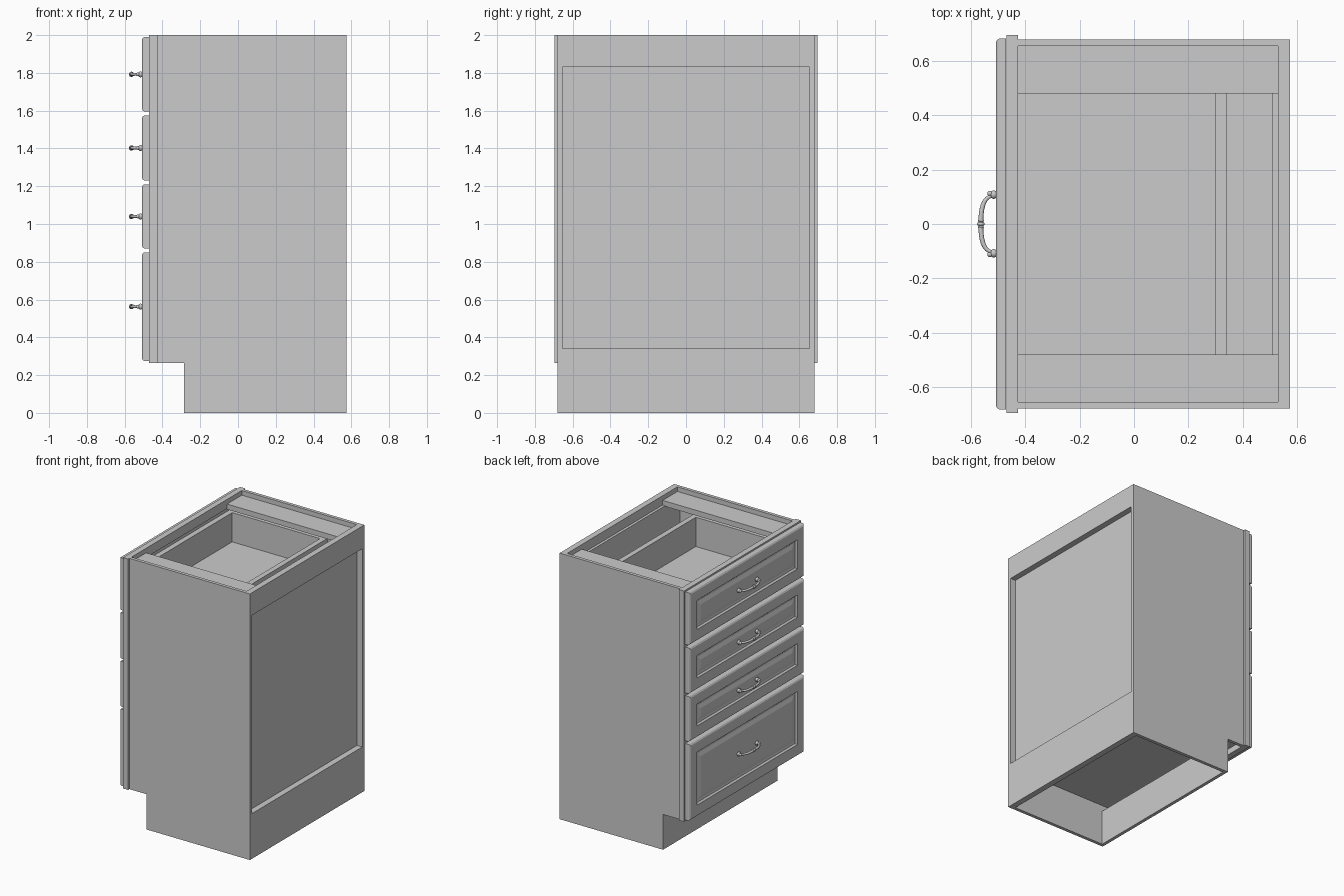
import bpy, bmesh, math
from mathutils import Vector

cube = bpy.data.objects.get("Cube")
if cube:
    bpy.data.objects.remove(cube, do_unlink=True)

grey = bpy.data.materials.new("plain grey")
grey.use_nodes = True
COLOUR = (0.6, 0.6, 0.6, 1)
grey.diffuse_color = COLOUR
grey.node_tree.nodes["Principled BSDF"].inputs["Base Color"].default_value = COLOUR


def finish(name, bm, smooth=False):
    bmesh.ops.recalc_face_normals(bm, faces=bm.faces)
    mesh = bpy.data.meshes.new(name)
    bm.to_mesh(mesh)
    bm.free()
    mesh.materials.append(grey)
    obj = bpy.data.objects.new(name, mesh)
    bpy.context.collection.objects.link(obj)
    if smooth:
        bpy.ops.object.select_all(action='DESELECT')
        obj.select_set(True)
        bpy.context.view_layer.objects.active = obj
        bpy.ops.object.shade_smooth_by_angle(angle=math.radians(40))
    return obj


def add_box(bm, x, y, z):
    verts = bmesh.ops.create_cube(bm, size=1)["verts"]
    for v in verts:
        v.co = Vector([(a + b) / 2 + c * (b - a) for (a, b), c in zip((x, y, z), v.co)])


def boxes(name, *parts):
    bm = bmesh.new()
    for p in parts:
        add_box(bm, *p)
    return finish(name, bm)


# Side panels with the toe notch
profile = [(-0.43, 2), (-0.43, 0.265), (-0.285, 0.265), (-0.285, 0), (0.575, 0), (0.575, 2)]
for name, y0, y1 in (("left_side", 0.655, 0.68), ("right_side", -0.68, -0.655)):
    bm = bmesh.new()
    face = bm.faces.new([bm.verts.new((x, y0, z)) for x, z in profile])
    moved = bmesh.ops.extrude_face_region(bm, geom=[face])["geom"]
    bmesh.ops.translate(bm, vec=(0, y1 - y0, 0),
                        verts=[g for g in moved if isinstance(g, bmesh.types.BMVert)])
    finish(name, bm)

# Carcass: rails, panels, toe board and top stretchers
W = (-0.655, 0.655)
boxes("back_top_rail", ((0.53, 0.575), W, (1.83, 2)))
boxes("back_bottom_rail", ((0.53, 0.575), W, (0, 0.34)))
boxes("back_panel", ((0.51, 0.53), W, (0.31, 1.93)))
boxes("bottom_panel", ((-0.43, 0.51), W, (0.31, 0.34)))
boxes("toe_board", ((-0.285, -0.26), W, (0, 0.265)))
for name, y in (("left_stretcher", (0.48, 0.655)), ("right_stretcher", (-0.655, -0.48))):
    boxes(name, ((-0.43, 0.53), y, (1.925, 1.965)))

# Face frame with one opening for each drawer
FX = (-0.47, -0.427)
rails = [(0.265, 0.34), (0.83, 0.89), (1.19, 1.25), (1.555, 1.615), (1.93, 2.0)]
boxes("face_frame",
      (FX, (-0.695, -0.6), (0.265, 2)), (FX, (0.6, 0.695), (0.265, 2)),
      *[(FX, (-0.6, 0.6), r) for r in rails])


# Drawer front: nested rectangles, each set by (inset, x)
RINGS = [(0.0, -0.472), (0.0, -0.495), (0.004, -0.503), (0.014, -0.509), (0.088, -0.509),
         (0.098, -0.497), (0.112, -0.494), (0.140, -0.503)]


def drawer_front(name, z0, z1):
    bm = bmesh.new()
    loops = []
    for d, x in RINGS:
        y, a, b = 0.683 - d, z0 + d, z1 - d
        loops.append([bm.verts.new((x, p, q)) for p, q in ((-y, a), (y, a), (y, b), (-y, b))])
    for lo, hi in zip(loops, loops[1:]):
        for i in range(4):
            j = (i + 1) % 4
            bm.faces.new((lo[i], lo[j], hi[j], hi[i]))
    bm.faces.new(loops[0])
    bm.faces.new(loops[-1])
    finish(name, bm)


# Open drawer box
def drawer_box(name, z0, z1):
    yo, yi = 0.585, 0.545
    boxes(name,
          ((-0.47, 0.34), (yi, yo), (z0, z1)), ((-0.47, 0.34), (-yo, -yi), (z0, z1)),
          ((0.30, 0.34), (-yi, yi), (z0, z1)), ((-0.47, -0.43), (-yi, yi), (z0, z1)),
          ((-0.43, 0.30), (-yi, yi), (z0, z0 + 0.02)))


# Bow pull: tapered swept grip, ball feet and a beaded collar
def pull(name, z):
    bm = bmesh.new()
    steps, sides = 20, 10
    rings = []
    for i in range(steps + 1):
        t = math.pi * i / steps
        c, s = math.cos(t), math.sin(t)
        co = Vector((-0.510 - 0.054 * s ** 0.7 if s > 1e-6 else -0.510,
                     0.104 * math.copysign(abs(c) ** 0.8, c), z))
        normal = Vector((-s * 0.104, c * 0.054, 0)).normalized()
        r = 0.006 + 0.003 * s
        rings.append([bm.verts.new(co + r * (math.cos(k) * normal + math.sin(k) * Vector((0, 0, 1))))
                      for k in (2 * math.pi * n / sides for n in range(sides))])
    for lo, hi in zip(rings, rings[1:]):
        for i in range(sides):
            j = (i + 1) % sides
            bm.faces.new((lo[i], lo[j], hi[j], hi[i]))
    bm.faces.new(rings[0])
    bm.faces.new(rings[-1])
    beads = [(-0.516, 0.108, 0.016, 0.8, 1), (-0.516, -0.108, 0.016, 0.8, 1),
             (-0.530, 0.112, 0.010, 1, 1), (-0.530, -0.112, 0.010, 1, 1),
             (-0.564, 0, 0.014, 1, 0.6), (-0.564, 0.012, 0.011, 1, 0.5),
             (-0.564, -0.012, 0.011, 1, 0.5)]
    for x, y, r, sx, sy in beads:
        vs = bmesh.ops.create_uvsphere(bm, u_segments=12, v_segments=8, radius=r)["verts"]
        for v in vs:
            v.co = Vector((x + v.co.x * sx, y + v.co.y * sy, z + v.co.z))
    finish(name, bm, smooth=True)


levels = [("bottom", 0.275, 0.85), ("lower", 0.87, 1.21), ("upper", 1.23, 1.575), ("top", 1.595, 1.99)]
for label, z0, z1 in levels:
    drawer_front(label + "_drawer_front", z0, z1)
    drawer_box(label + "_drawer_box", max(z0 + 0.04, 0.36), z1 - 0.115)
    pull(label + "_drawer_pull", (z0 + z1) / 2)
